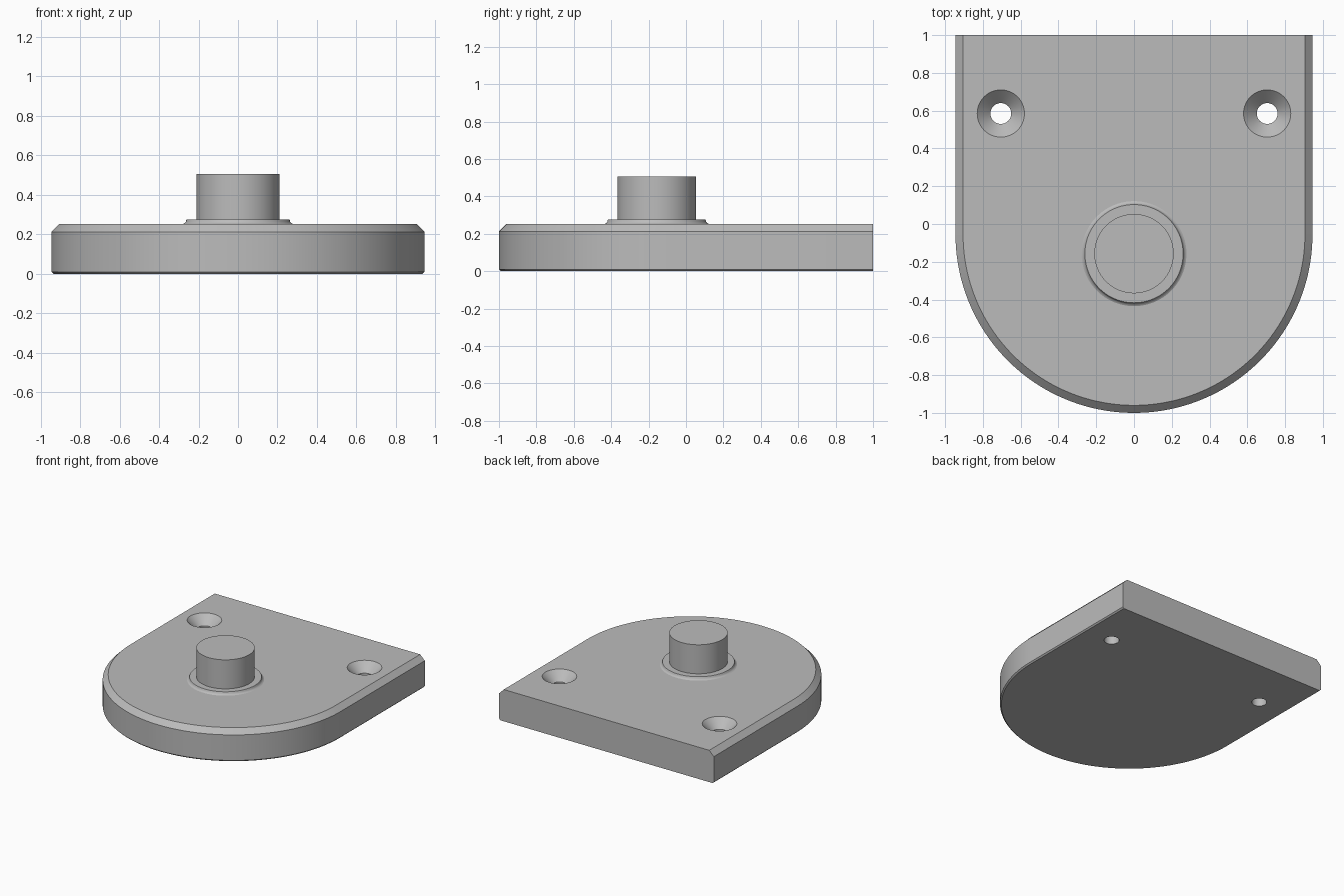
import bpy, bmesh
from math import sin, cos, pi, radians

if "Cube" in bpy.data.objects:
    bpy.data.objects.remove(bpy.data.objects["Cube"])

HALF_W, BACK, ARC_Y, TOP = 0.945, 1.0, -0.055, 0.253

grey = bpy.data.materials.new("plain grey")
grey.use_nodes = True
colour = (0.5, 0.5, 0.5, 1)
grey.diffuse_color = colour
grey.node_tree.nodes["Principled BSDF"].inputs["Base Color"].default_value = colour


def loft(name, rings):
    """Closed solid skinned through a stack of matching point rings."""
    bm = bmesh.new()
    rows = [[bm.verts.new(p) for p in ring] for ring in rings]
    count = len(rows[0])
    for low, high in zip(rows, rows[1:]):
        for i in range(count):
            j = (i + 1) % count
            bm.faces.new((low[i], low[j], high[j], high[i]))
    bm.faces.new(rows[0][::-1])
    bm.faces.new(rows[-1])
    bmesh.ops.recalc_face_normals(bm, faces=bm.faces)
    mesh = bpy.data.meshes.new(name)
    bm.to_mesh(mesh)
    bm.free()
    mesh.materials.append(grey)
    obj = bpy.data.objects.new(name, mesh)
    bpy.context.collection.objects.link(obj)
    return obj


def lathe(name, x, y, profile, sides=96):
    """Solid of revolution from (radius, height) pairs."""
    turn = [2 * pi * i / sides for i in range(sides)]
    return loft(name, [[(x + r * cos(a), y + r * sin(a), z) for a in turn]
                       for r, z in profile])


def plate_outline(inset, z, steps=96):
    """Straight back edge and sides, half-round front."""
    r = HALF_W - inset
    arc = [(r * cos(a), ARC_Y + r * sin(a), z)
           for a in (pi + pi * i / steps for i in range(steps + 1))]
    return arc + [(r, BACK, z), (-r, BACK, z)]


def activate(obj):
    bpy.ops.object.select_all(action="DESELECT")
    obj.select_set(True)
    bpy.context.view_layer.objects.active = obj


# Base plate with chamfered rim
plate = loft("base_plate", [plate_outline(0.01, 0), plate_outline(0, 0.01),
                            plate_outline(0, TOP - 0.04), plate_outline(0.04, TOP)])

# Countersunk screw holes
for side in (-1, 1):
    cutter = lathe("hole_cutter", side * 0.705, 0.585,
                   [(0.055, -0.1), (0.055, TOP - 0.07), (0.125, TOP), (0.225, TOP + 0.1)], 64)
    cutter.hide_render = True
    cut = plate.modifiers.new("screw_hole", "BOOLEAN")
    cut.object = cutter
    cut.solver = "EXACT"
    activate(plate)
    bpy.ops.object.modifier_apply(modifier=cut.name)
    bpy.data.objects.remove(cutter)

# Raised collar with a small fillet at its foot
collar = lathe("collar", 0, -0.157, [(0.278, TOP - 0.01), (0.278, TOP), (0.27, TOP + 0.004),
                                     (0.264, TOP + 0.011), (0.262, TOP + 0.02), (0.26, 0.276)])

# Upright pin
pin = lathe("pin", 0, -0.157, [(0.21, 0.26), (0.21, 0.507)])

for part in (plate, collar, pin):
    activate(part)
    bpy.ops.object.shade_smooth_by_angle(angle=radians(30))
